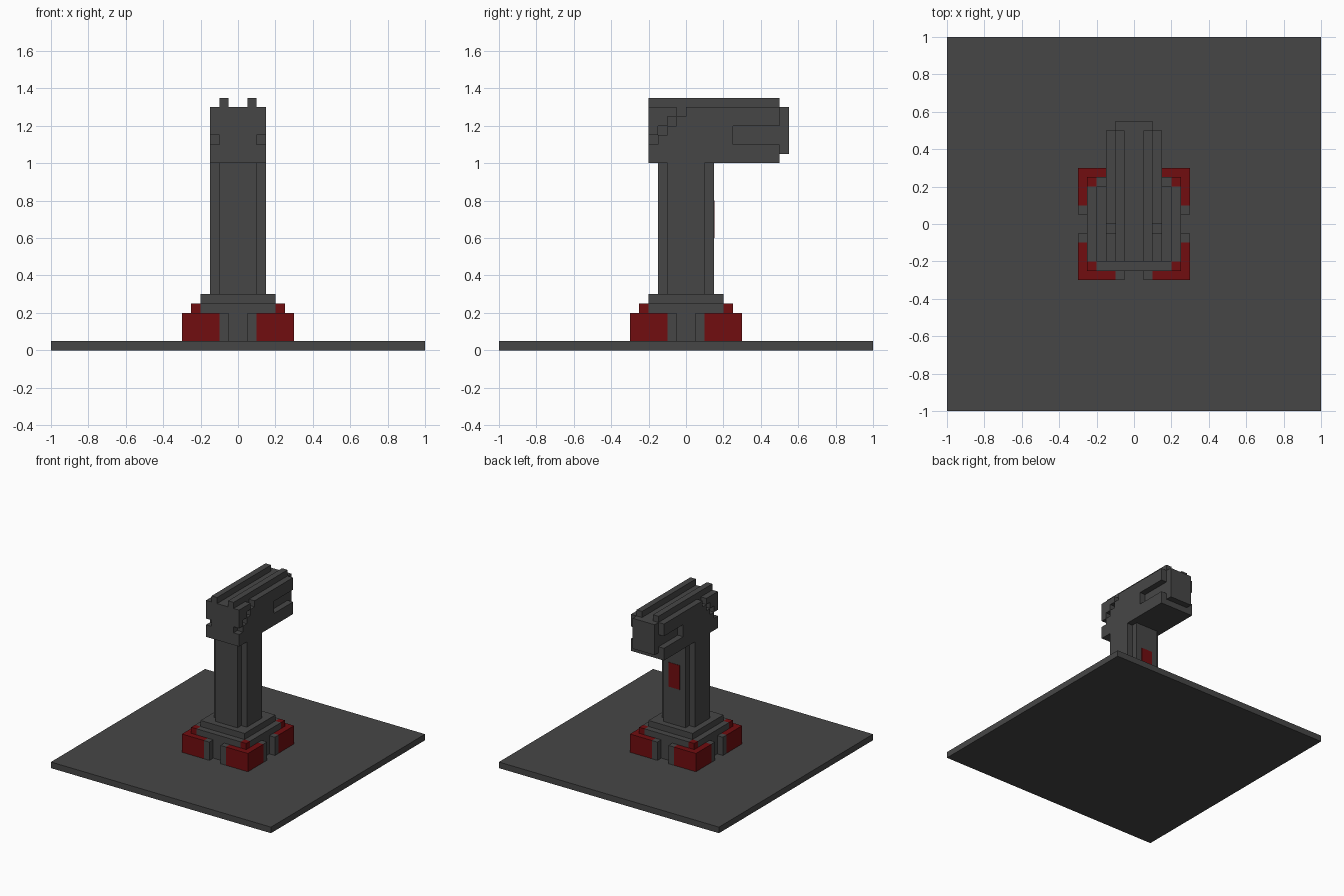
import bpy, bmesh
from mathutils import Vector

if "Cube" in bpy.data.objects:
    bpy.data.objects.remove(bpy.data.objects["Cube"], do_unlink=True)


def material(name, rgb):
    m = bpy.data.materials.new(name)
    m.use_nodes = True
    m.diffuse_color = (*rgb, 1)
    bsdf = m.node_tree.nodes["Principled BSDF"]
    bsdf.inputs["Base Color"].default_value = (*rgb, 1)
    bsdf.inputs["Roughness"].default_value = 0.8
    return m


GREY = material("dark grey", (0.062, 0.062, 0.062))
RED = material("deep red", (0.165, 0.004, 0.005))


def extrude(name, profile, axis, lo, hi, mat):
    """Extrude a flat outline along x (outline in y, z) or z (outline in x, y)."""
    bm = bmesh.new()
    place = (lambda a, b: (lo, a, b)) if axis == "x" else (lambda a, b: (a, b, lo))
    face = bm.faces.new([bm.verts.new(place(a, b)) for a, b in profile])
    new = bmesh.ops.extrude_face_region(bm, geom=[face])["geom"]
    step = Vector((hi - lo, 0, 0)) if axis == "x" else Vector((0, 0, hi - lo))
    bmesh.ops.translate(bm, vec=step, verts=[v for v in new if isinstance(v, bmesh.types.BMVert)])
    bmesh.ops.recalc_face_normals(bm, faces=bm.faces)
    mesh = bpy.data.meshes.new(name)
    bm.to_mesh(mesh)
    bm.free()
    mesh.materials.append(mat)
    ob = bpy.data.objects.new(name, mesh)
    bpy.context.collection.objects.link(ob)
    return ob


def box(name, x, y, z, mat):
    outline = [(x[0], y[0]), (x[1], y[0]), (x[1], y[1]), (x[0], y[1])]
    return extrude(name, outline, "z", z[0], z[1], mat)


def mirror(ob, x=True, y=False):
    mod = ob.modifiers.new("mirror", "MIRROR")
    mod.use_axis = (x, y, False)
    mod.use_mirror_merge = False


def notched_square(outer, inner):
    """Square outline with a square notch cut from each corner."""
    o, i = outer, inner
    return [(-i, -o), (i, -o), (i, -i), (o, -i), (o, i), (i, i),
            (i, o), (-i, o), (-i, i), (-o, i), (-o, -i), (-i, -i)]


# Ground plate and stepped base
box("ground_plate", (-1, 1), (-1, 1), (0, 0.05), GREY)
extrude("base_core", notched_square(0.25, 0.2), "z", 0.05, 0.25, GREY)
box("base_cap", (-0.2, 0.2), (-0.2, 0.2), (0.25, 0.3), GREY)

# Red corners and the grey pads beside them, mirrored to all four sides
mirror(box("base_corner", (0.1, 0.3), (0.1, 0.3), (0.05, 0.2), RED), y=True)
mirror(box("base_corner_step", (0.2, 0.25), (0.2, 0.25), (0.2, 0.25), RED), y=True)
mirror(box("base_pad_side", (0.25, 0.3), (0.05, 0.1), (0.05, 0.2), GREY), y=True)
mirror(box("base_pad_end", (0.05, 0.1), (0.25, 0.3), (0.05, 0.2), GREY), y=True)

# Column with notched corners and a red panel on its back
extrude("column", notched_square(0.15, 0.1), "z", 0.3, 1.0, GREY)
box("column_back_panel", (-0.05, 0.05), (0.148, 0.153), (0.6, 0.8), RED)

# Head: narrow middle with the end block
extrude("head_middle", [(-0.2, 1), (0.5, 1), (0.5, 1.05), (0.55, 1.05),
                        (0.55, 1.3), (-0.2, 1.3)], "x", -0.1, 0.1, GREY)

# Side cheeks with a slot at the rear and a stepped diagonal groove at the front
stairs = [(0, 1.3), (0, 1.25), (-0.05, 1.25), (-0.05, 1.2), (-0.1, 1.2),
          (-0.1, 1.15), (-0.15, 1.15), (-0.15, 1.1), (-0.2, 1.1)]
cheek = [(-0.2, 1), (0.5, 1), (0.5, 1.1), (0.25, 1.1), (0.25, 1.2), (0.5, 1.2), (0.5, 1.3)]
mirror(extrude("head_cheek", cheek + stairs, "x", 0.1, 0.15, GREY))
wedge = [(-0.2, 1.15), (-0.15, 1.15), (-0.15, 1.2), (-0.1, 1.2),
         (-0.1, 1.25), (-0.05, 1.25), (-0.05, 1.3), (-0.2, 1.3)]
mirror(extrude("head_cheek_front", wedge, "x", 0.1, 0.15, GREY))

# Twin rails along the top
mirror(box("top_rail", (0.05, 0.1), (-0.2, 0.5), (1.3, 1.35), GREY))
